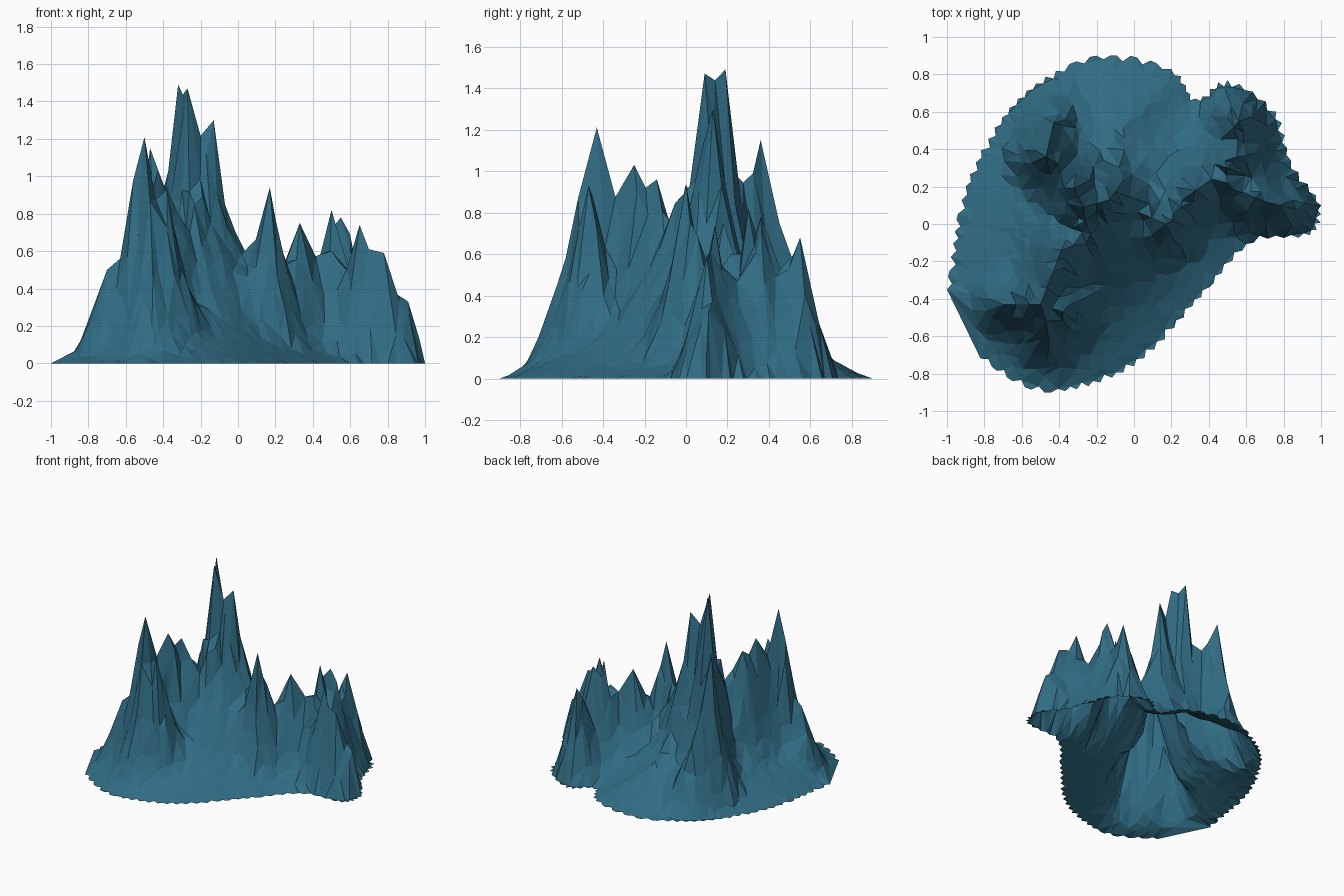
import bpy, bmesh, math, random
from mathutils import Vector
from mathutils.geometry import delaunay_2d_cdt, intersect_point_line

if "Cube" in bpy.data.objects:
    bpy.data.objects.remove(bpy.data.objects["Cube"])

random.seed(11)
STEP = .064

# Shoreline control points seen from above; the last-to-first side is a straight cut
SHORE = [(-1, -.35), (-.9, .2), (-.62, .67), (-.2, .9), (.2, .83), (.33, .67), (.5, .77),
         (.76, .6), (.84, .34), (1, .1), (.94, -.06), (.64, -.1), (.4, -.34), (0, -.76),
         (-.48, -.9), (-.82, -.72)]

# Chains of summits (x, y, z); saddles between them follow from their spacing
CHAINS = [
    # west crest, from the front shoulder over the main peak to the back
    [(-.7, -.43, .5), (-.63, -.43, .56), (-.56, -.43, .98), (-.5, -.43, 1.21),
     (-.43, -.25, 1.03), (-.39, -.14, .96), (-.27, .09, 1.47), (-.32, .19, 1.49),
     (-.47, .36, 1.15), (-.45, .45, .75), (-.43, .54, .5)],
    # crest crossing from the main peak to the east lobe
    [(-.27, .09, 1.47), (-.13, .13, 1.3), (.17, 0, .94), (.33, .18, .75), (.5, .3, .82),
     (.53, .33, .64), (.55, .36, .78), (.56, .55, .68)],
    # front spurs
    [(-.38, -.47, .93), (-.5, -.43, 1.21), (-.47, -.52, .87), (-.46, -.58, .58)],
    # east lobe crest out to the tip
    [(.5, .22, .6), (.58, .17, .5), (.65, .14, .74), (.7, .12, .61), (.78, .1, .59),
     (.91, .11, .33), (.97, .1, .13)],
]
# Rounded shoulders under the crests: x, y, height, radius
SHOULDERS = [(-.15, -.06, .24, .2), (.62, .32, .22, .2)]


def smooth_curve(pts):
    # Catmull-Rom curve through the control points, open at both ends
    pts = [Vector(p) for p in pts]
    out = []
    for i in range(len(pts) - 1):
        a, b = pts[i], pts[i + 1]
        ta = (b - pts[max(i - 1, 0)]) / 2
        tb = (pts[min(i + 2, len(pts) - 1)] - a) / 2
        for k in range(4):
            t = k / 4
            out.append(a.lerp(b, t * t * (3 - 2 * t)) + ta * t * (1 - t) ** 2 - tb * t * t * (1 - t))
    return out + [pts[-1]]


def add_saddles(chain):
    # Wider gaps between summits sink into deeper saddles
    pts = [Vector(p) for p in chain]
    out = [pts[0]]
    for a, b in zip(pts, pts[1:]):
        gap = (a.xy - b.xy).length
        if gap > .095 and min(a.z, b.z) > .5:
            mid = (a + b) / 2
            mid.z = min(a.z, b.z) - 1.5 * (gap - .09)
            sides = [a.lerp(b, .25), a.lerp(b, .75)]
            for side, end in zip(sides, (a, b)):
                side.z = mid.z + .22 * (end.z - mid.z)
            out += [sides[0], mid, sides[1]] if gap > .25 else [mid]
        out.append(b)
    return out


shore = smooth_curve(SHORE)
ridges = [add_saddles(c) for c in CHAINS]
N = len(shore)


def seg_dist(p, a, b):
    q, t = intersect_point_line(p, a, b)
    t = min(1, max(0, t))
    return (p - a.lerp(b, t)).length, t


def shore_dist(p):
    return min(seg_dist(p, shore[i - 1], shore[i])[0] for i in range(N))


def inside(p):
    hit = False
    for i in range(N):
        a, b = shore[i - 1], shore[i]
        if (a.y > p.y) != (b.y > p.y) and p.x < a.x + (p.y - a.y) * (b.x - a.x) / (b.y - a.y):
            hit = not hit
    return hit


def height(p):
    # Gentle slope rising inland, plus steep rough flanks below each crest
    d = shore_dist(p)
    base = .52 * min(1, d / .75) ** 1.3
    for x, y, h, r in SHOULDERS:
        base += min(1, d / .2) * h * math.exp(-((p.x - x) ** 2 + (p.y - y) ** 2) / (r * r))
    z, rough = base, .04
    for pts in ridges:
        for a, b in zip(pts, pts[1:]):
            r, t = seg_dist(p, a.xy, b.xy)
            if r < .24:
                top = a.z + (b.z - a.z) * t
                z = max(z, base + (top - base) * (1 - r / .24) ** 1.95)
                rough = max(rough, .16 * (1 - r / .24))
    return z * random.uniform(1 - rough, 1 + rough)


# Jagged shoreline at sea level
points = []
for a, b in zip(shore, shore[1:]):
    points.append(a.copy())
    steps = max(2, round((b - a).length / .035))
    inward = Vector((b.y - a.y, a.x - b.x)).normalized()
    for k in range(1, steps):
        push = .028 if k % 2 else -.004
        points.append(a.lerp(b, k / steps) + inward * push * random.uniform(.5, 1.1))
points.append(shore[-1].copy())
for p in points:
    p.x = max(-1, min(1, p.x))
    p.y = max(-.9, min(.9, p.y))
rim = len(points)
heights = [0.0] * rim

# Exact crest points
crest = []
for q in (q for chain in ridges for q in chain):
    if all((q.xy - c).length > .004 for c in crest):
        crest.append(q.xy)
        heights.append(q.z)
points += crest

# Scattered points over the slopes
for i in range(-24, 25):
    for j in range(-16, 17):
        p = Vector((i + .5 * (j % 2) + random.uniform(-.35, .35), j + random.uniform(-.35, .35))) * STEP
        if inside(p) and shore_dist(p) > .045 and all((p - c).length > .035 for c in crest):
            points.append(p)
            heights.append(height(p))

# Triangulate inside the shoreline and raise to height
edges = [(i, (i + 1) % rim) for i in range(rim)]
verts, _, faces, orig, _, _ = delaunay_2d_cdt(points, edges, [], 1, 1e-5)
bm = bmesh.new()
bv = [bm.verts.new((v.x, v.y, heights[o[0]] if o else 0)) for v, o in zip(verts, orig)]
for f in faces:
    face = bm.faces.new([bv[k] for k in f])
    face.normal_update()
    if face.normal.z < 0:
        face.normal_flip()
mesh = bpy.data.meshes.new("mountain_island")
bm.to_mesh(mesh)
bm.free()
island = bpy.data.objects.new("mountain_island", mesh)
bpy.context.collection.objects.link(island)

# Blue-green rock
mat = bpy.data.materials.new("blue_rock")
mat.diffuse_color = (.03, .15, .23, 1)
mat.use_nodes = True
mat.node_tree.nodes["Principled BSDF"].inputs["Base Color"].default_value = mat.diffuse_color
mesh.materials.append(mat)
